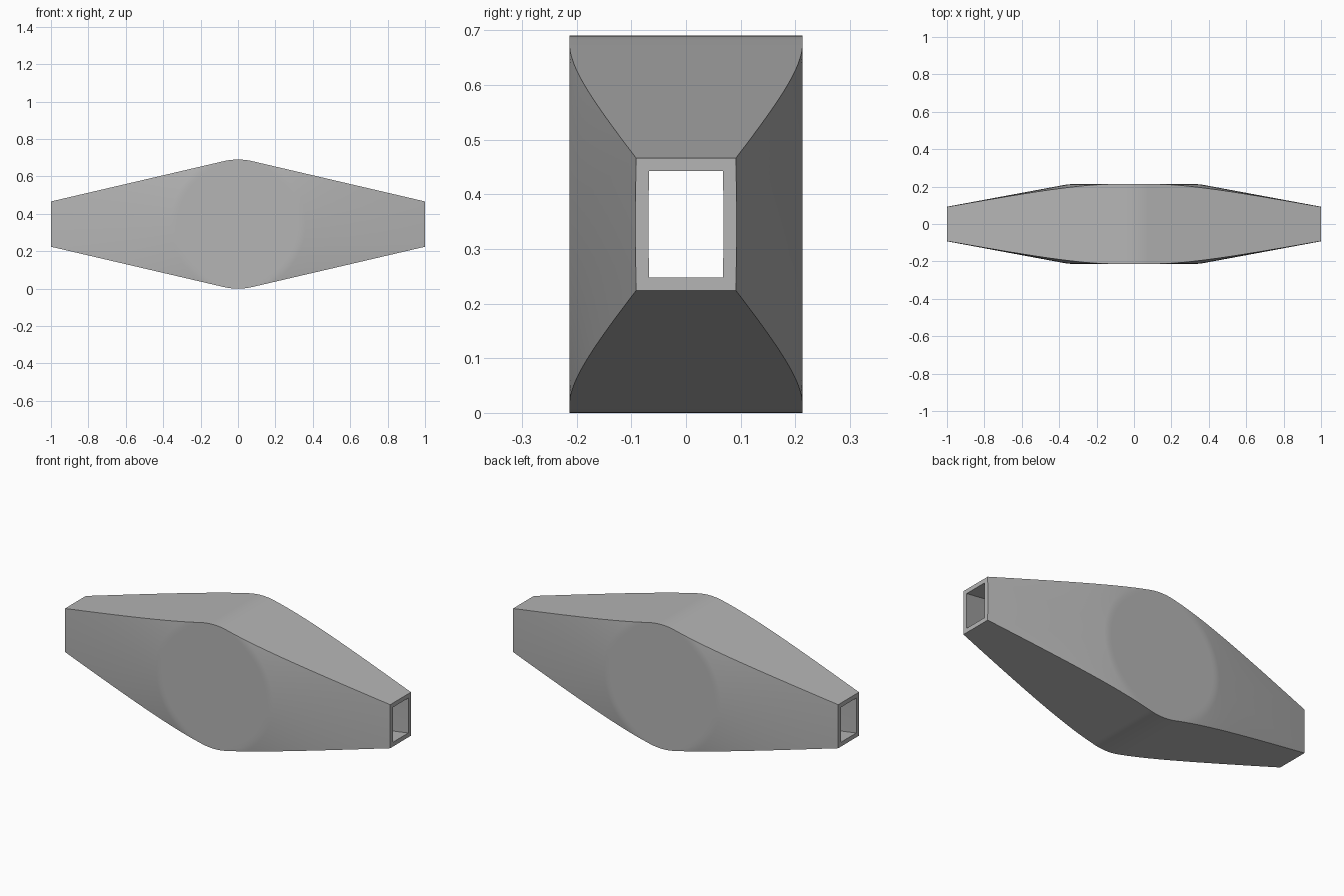
import bpy, bmesh, math

old = bpy.data.objects.get("Cube")
if old:
    bpy.data.objects.remove(old, do_unlink=True)

MID_Z = 0.345      # height of the central axis
DISC_R = 0.35      # radius of the flat round side panel
WALL = 0.024       # wall thickness


def outline(radius, end_half):
    """Closed side profile: end edges, tangent lines and rounded top and bottom."""
    reach = math.hypot(1, end_half)
    tangent = math.atan2(end_half, 1) + math.acos(radius / reach)
    tx, tz = radius * math.cos(tangent), radius * math.sin(tangent)
    quarter = [(1, end_half * i / 4) for i in range(5)]
    quarter += [(1 + (tx - 1) * i / 20, end_half + (tz - end_half) * i / 20)
                for i in range(1, 21)]
    for i in range(1, 7):
        a = tangent + (math.pi / 2 - tangent) * i / 6
        quarter.append((radius * math.cos(a), radius * math.sin(a)))
    half = quarter + [(-x, z) for x, z in reversed(quarter[:-1])]
    return half + [(x, -z) for x, z in reversed(half[1:-1])]


def add_skin(bm, radius, end_half, depth, end_depth):
    """Flat discs falling away as cones to the outline; returns both edge loops."""
    slope = (depth - end_depth) / (1 - DISC_R)
    path = outline(radius, end_half)
    count = len(path)
    edges = []
    for side in (-1, 1):
        rings = []
        for limit, part in ((DISC_R - 0.03, 0.94), (DISC_R - 0.012, 0.96),
                            (DISC_R + 0.012, 0.98), (2, 1)):
            ring = []
            for x, z in path:
                full = math.hypot(x, z)
                rho = min(limit, full * part)
                y = depth - slope * max(0, rho - DISC_R)
                ring.append(bm.verts.new((x * rho / full, side * y,
                                          MID_Z + z * rho / full)))
            rings.append(ring)
        bm.faces.new(rings[0])
        for a, b in zip(rings, rings[1:]):
            for i in range(count):
                j = (i + 1) % count
                bm.faces.new((a[i], a[j], b[j], b[i]))
        edges.append(rings[-1])
    # Top and bottom strips, leaving the two ends open
    front, back = edges
    for i in range(count):
        j = (i + 1) % count
        if not is_end(path[i], path[j]):
            bm.faces.new((front[i], front[j], back[j], back[i]))
    return path, front, back


def is_end(p, q):
    return abs(p[0]) > 0.9999 and abs(q[0]) > 0.9999


bm = bmesh.new()
path, front, back = add_skin(bm, 0.345, 0.121, 0.213, 0.0925)
_, in_front, in_back = add_skin(bm, 0.345 - WALL, 0.097, 0.213 - WALL, 0.0685)

# Rims joining the outer and inner skins around each rectangular opening
count = len(path)
for i in range(count):
    j = (i + 1) % count
    if is_end(path[i], path[j]):
        for out, inn in ((front, in_front), (back, in_back)):
            bm.faces.new((out[i], out[j], inn[j], inn[i]))
    elif abs(path[i][0]) > 0.9999 or abs(path[j][0]) > 0.9999:
        k = i if abs(path[i][0]) > 0.9999 else j
        bm.faces.new((front[k], back[k], in_back[k], in_front[k]))
bmesh.ops.recalc_face_normals(bm, faces=bm.faces)

mesh = bpy.data.meshes.new("hollow_body")
bm.to_mesh(mesh)
bm.free()
body = bpy.data.objects.new("hollow_body", mesh)
bpy.context.collection.objects.link(body)

# Plain grey finish
grey = bpy.data.materials.new("plain_grey")
grey.use_nodes = True
colour = (0.46, 0.46, 0.46, 1)
grey.diffuse_color = colour
grey.node_tree.nodes["Principled BSDF"].inputs["Base Color"].default_value = colour
mesh.materials.append(grey)

bpy.ops.object.select_all(action="DESELECT")
body.select_set(True)
bpy.context.view_layer.objects.active = body
bpy.ops.object.shade_smooth_by_angle(angle=math.radians(30))
